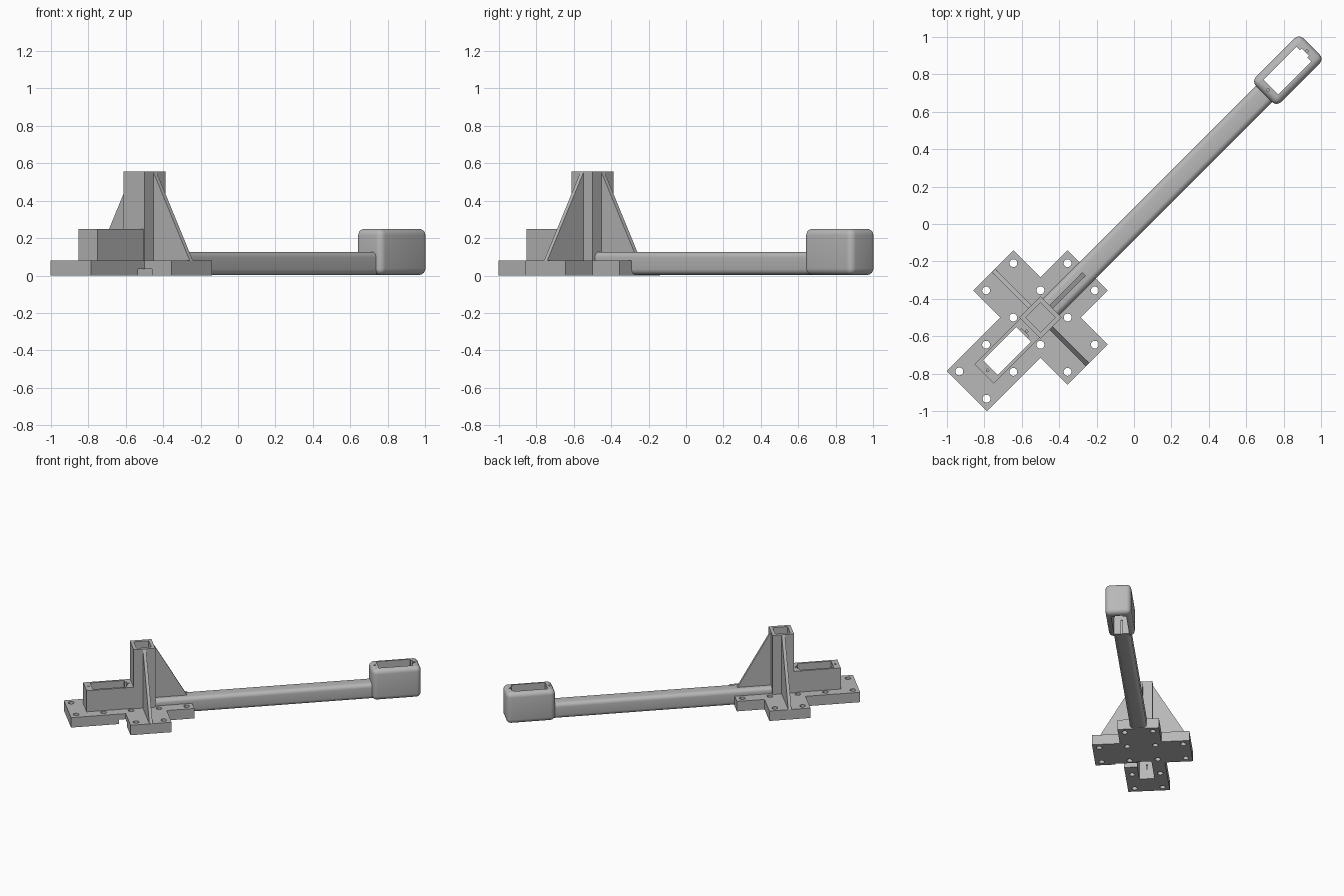
import bpy, bmesh, math
from mathutils import Matrix, Vector

cube = bpy.data.objects.get("Cube")
if cube:
    bpy.data.objects.remove(cube, do_unlink=True)

grey = bpy.data.materials.new("plain_grey")
grey.use_nodes = True
grey.diffuse_color = (0.48, 0.48, 0.48, 1)
grey.node_tree.nodes["Principled BSDF"].inputs["Base Color"].default_value = (0.48, 0.48, 0.48, 1)

# Parts are laid out along the beam (local x), then turned onto the diagonal
PLACE = Matrix.Translation((-0.5, -0.5, 0)) @ Matrix.Rotation(math.pi / 4, 4, 'Z')


def finish(bm, name):
    bmesh.ops.recalc_face_normals(bm, faces=bm.faces[:])
    bm.transform(PLACE)
    mesh = bpy.data.meshes.new(name)
    bm.to_mesh(mesh)
    bm.free()
    mesh.materials.append(grey)
    obj = bpy.data.objects.new(name, mesh)
    bpy.context.collection.objects.link(obj)
    return obj


def box(name, x, y, z, radius=0, pick=None):
    """Box from ranges; edges accepted by pick are rounded."""
    bm = bmesh.new()
    size = Vector((x[1] - x[0], y[1] - y[0], z[1] - z[0]))
    mid = Vector((sum(x), sum(y), sum(z))) / 2
    bmesh.ops.create_cube(bm, size=1, matrix=Matrix.Translation(mid) @ Matrix.Diagonal(size).to_4x4())
    if radius:
        edges = [e for e in bm.edges if pick is None or pick(e)]
        bmesh.ops.bevel(bm, geom=edges, offset=radius, offset_type='OFFSET',
                        segments=5, profile=0.5, affect='EDGES')
    return finish(bm, name)


def prism(name, points, direction):
    bm = bmesh.new()
    face = bm.faces.new([bm.verts.new(p) for p in points])
    new = bmesh.ops.extrude_face_region(bm, geom=[face])["geom"]
    bmesh.ops.translate(bm, vec=direction, verts=[v for v in new if isinstance(v, bmesh.types.BMVert)])
    return finish(bm, name)


def hole(x, y, z, radius):
    bm = bmesh.new()
    bmesh.ops.create_cone(bm, cap_ends=True, segments=20, radius1=radius, radius2=radius,
                          depth=z[1] - z[0], matrix=Matrix.Translation((x, y, sum(z) / 2)))
    return finish(bm, "cutter")


def cut(obj, cutters):
    bpy.context.view_layer.objects.active = obj
    for c in cutters:
        c.hide_render = True
        mod = obj.modifiers.new("cut", 'BOOLEAN')
        mod.operation = 'DIFFERENCE'
        mod.solver = 'EXACT'
        mod.object = c
        bpy.ops.object.modifier_apply(modifier=mod.name)
        bpy.data.objects.remove(c, do_unlink=True)


def smooth(obj):
    bpy.ops.object.select_all(action='DESELECT')
    obj.select_set(True)
    bpy.context.view_layer.objects.active = obj
    bpy.ops.object.shade_smooth_by_angle(angle=math.radians(35))


def socket_cutters(start, end):
    """Through opening with a cable notch, a wall slit and two screw holes."""
    return [box("cutter", (start, end), (-0.055, 0.055), (-0.1, 0.4)),
            box("cutter", (end - 0.02, end + 0.012), (-0.025, 0.03), (-0.1, 0.4)),
            box("cutter", (start - 0.012, start + 0.01), (-0.005, 0.005), (-0.1, 0.12)),
            hole(start - 0.022, 0, (0.17, 0.3), 0.007),
            hole(end + 0.022, 0, (0.17, 0.3), 0.007)]


# Cross-shaped base plate with one long arm
W, A, L, T = 0.152, 0.357, 0.557, 0.08
outline = [(-L, -W), (-W, -W), (-W, -A), (W, -A), (W, -W), (A, -W),
           (A, W), (W, W), (W, A), (-W, A), (-W, W), (-L, W)]
plate = prism("base_plate", [(x, y, 0) for x, y in outline], (0, 0, T))
P, Q = 0.103, 0.308
spots = [(x, s * P) for x in (-0.511, -Q, -P, P, Q) for s in (-1, 1)]
spots += [(s * P, y) for y in (-Q, Q) for s in (-1, 1)]
cut(plate, [hole(x, y, (-0.1, 0.2), 0.021) for x, y in spots])
cut(plate, [box("cutter", (-0.378, -0.127), (-0.055, 0.055), (-0.1, 0.2)),
            box("cutter", (-0.2, -0.14), (-0.21, -0.04), (-0.1, 0.035))])

# Hollow square tower
tower = box("tower", (-0.08, 0.08), (-0.08, 0.08), (0.07, 0.555))
cut(tower, [box("cutter", (-0.055, 0.055), (-0.055, 0.055), (0.1, 0.7))])

# Triangular ribs on three sides of the tower
H = 0.012
for name, angle in (("beam_rib", 0), ("left_rib", 90), ("right_rib", -90)):
    turn = Matrix.Rotation(math.radians(angle), 3, 'Z')
    tri = [(0.078, -H, 0.555), (0.078, -H, 0.075), (A, -H, 0.075)]
    prism(name, [turn @ Vector(p) for p in tri], turn @ Vector((0, 2 * H, 0)))

# Socket box on the long arm of the plate
socket = box("base_socket", (-0.427, -0.075), (-0.073, 0.073), (T - 0.002, 0.25))
cut(socket, socket_cutters(-0.378, -0.127))

# Long beam with rounded edges
beam = box("beam", (0.07, 1.72), (-0.061, 0.061), (0.003, 0.126), 0.03,
           lambda e: abs(e.verts[0].co.x - e.verts[1].co.x) > 1)
smooth(beam)

# Rounded socket at the far end
far_socket = box("end_socket", (1.69, 2.05), (-0.095, 0.095), (0.003, 0.25), 0.035)
cut(far_socket, socket_cutters(1.742, 1.992))
smooth(far_socket)
